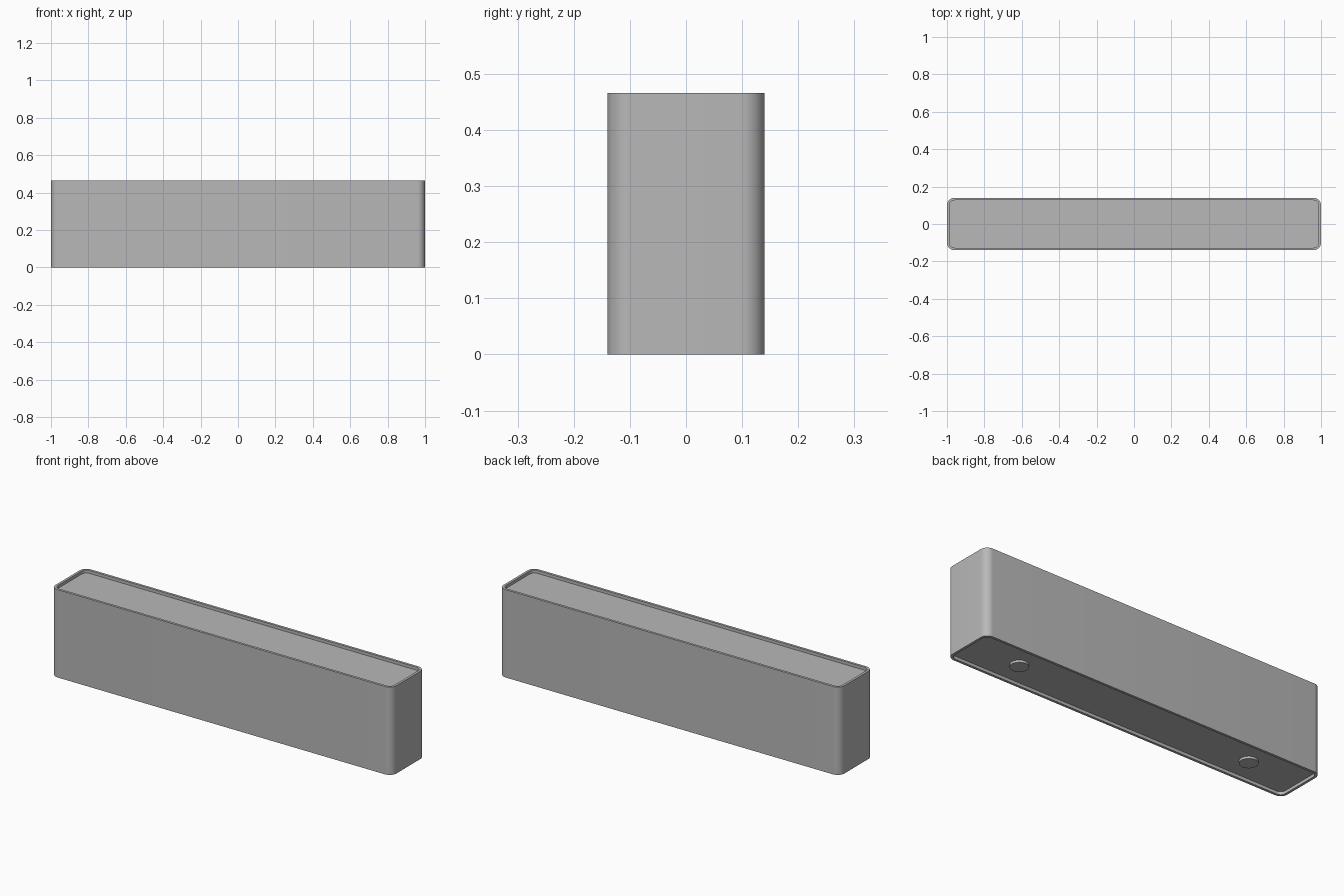
import bpy
import bmesh
from math import cos, sin, pi

if "Cube" in bpy.data.objects:
    bpy.data.objects.remove(bpy.data.objects["Cube"])

LENGTH, DEPTH, HEIGHT = 2.0, 0.28, 0.466
RADIUS, WALL, RECESS = 0.04, 0.013, 0.016
SEGMENTS = 12

grey = bpy.data.materials.new("plain grey")
grey.use_nodes = True
colour = (0.48, 0.48, 0.48, 1)
grey.diffuse_color = colour
grey.node_tree.nodes["Principled BSDF"].inputs["Base Color"].default_value = colour


def finish(obj, name):
    obj.name = name
    obj.data.materials.append(grey)
    bpy.ops.object.select_all(action="DESELECT")
    obj.select_set(True)
    bpy.context.view_layer.objects.active = obj
    bpy.ops.object.shade_smooth_by_angle(angle=pi / 6)


def rounded_ring(bm, inset, z):
    """Rounded rectangle of vertices, inset from the outer wall."""
    r = RADIUS - inset
    cx, cy = LENGTH / 2 - RADIUS, DEPTH / 2 - RADIUS
    ring = []
    for corner, (sx, sy) in enumerate([(1, 1), (-1, 1), (-1, -1), (1, -1)]):
        for i in range(SEGMENTS + 1):
            a = (corner + i / SEGMENTS) * pi / 2
            ring.append(bm.verts.new((sx * cx + r * cos(a), sy * cy + r * sin(a), z)))
    return ring


# Body: outer wall, thin rims and recessed panels above and below
bm = bmesh.new()
levels = [(WALL, RECESS), (WALL, 0), (0, 0), (0, HEIGHT),
          (WALL, HEIGHT), (WALL, HEIGHT - RECESS)]
rings = [rounded_ring(bm, inset, z) for inset, z in levels]
for low, high in zip(rings, rings[1:]):
    for i in range(len(low)):
        j = (i + 1) % len(low)
        bm.faces.new((low[i], low[j], high[j], high[i]))
bm.faces.new(rings[0][::-1])
bm.faces.new(rings[-1])
bmesh.ops.recalc_face_normals(bm, faces=bm.faces)
mesh = bpy.data.meshes.new("body")
bm.to_mesh(mesh)
bm.free()
body = bpy.data.objects.new("body", mesh)
bpy.context.collection.objects.link(body)
finish(body, "body")

# Two round feet on the underside panel
for side, x in (("left", 0.685), ("right", -0.685)):
    bpy.ops.mesh.primitive_cylinder_add(vertices=32, radius=0.045, depth=0.016,
                                        location=(x, 0, RECESS - 0.004))
    finish(bpy.context.object, side + "_foot")
